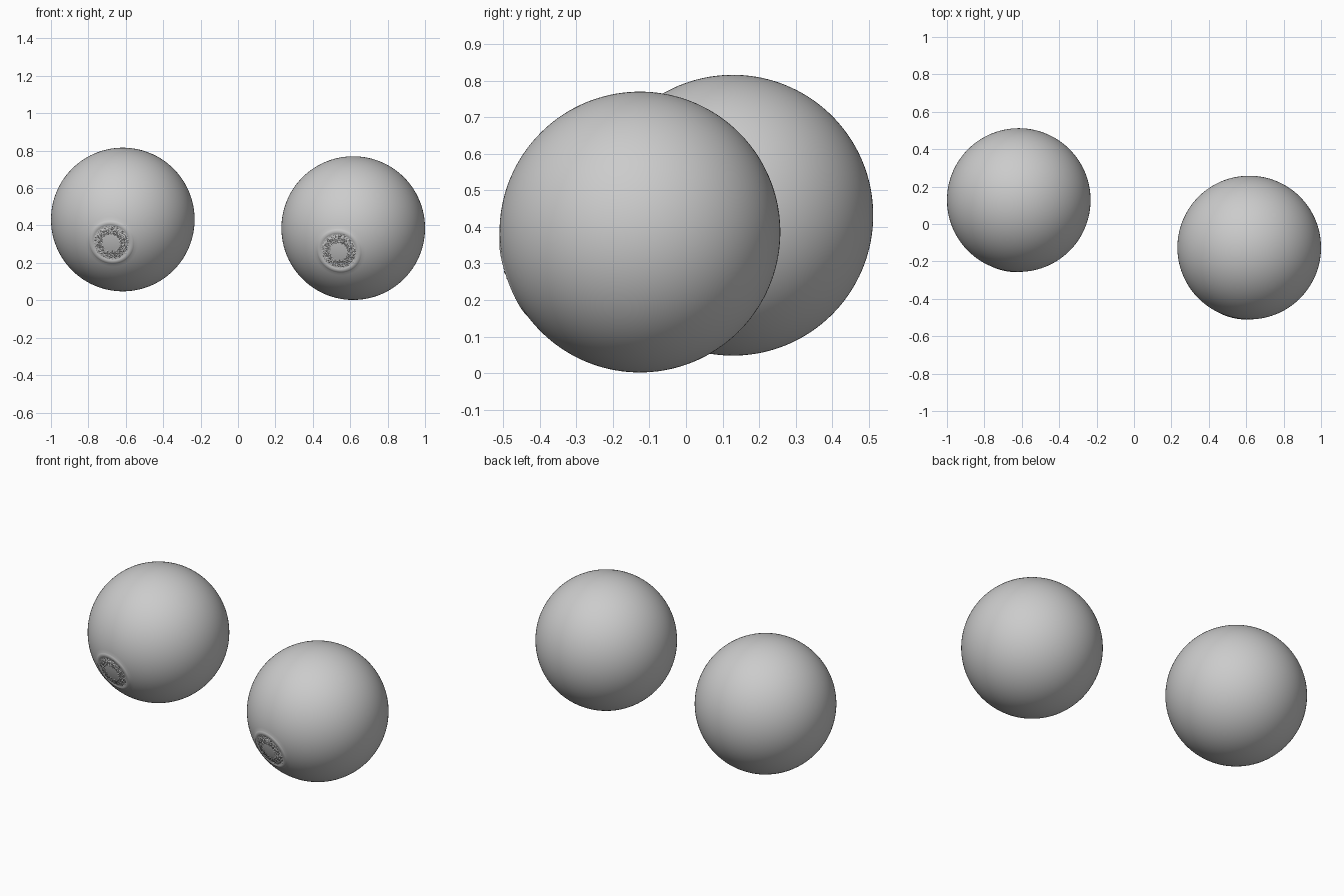
import bpy, bmesh, math
from mathutils import Vector, noise

if "Cube" in bpy.data.objects:
    bpy.data.objects.remove(bpy.data.objects["Cube"])

R = 0.384
SEG = 160


def relief(a, phi):
    """Radial offset at polar angle a (degrees) from the gaze axis."""
    d = 0.0
    # shallow raised rim around the iris, then a slight step down inside it
    if 15.2 < a < 18.8:
        d += 0.0025 * math.sin(math.pi * (a - 15.2) / 3.6)
    # smooth recessed band and pupil
    if a < 15.5:
        d -= 0.004 * min(1.0, (15.5 - a) / 1.5)
    # rough fibres with ragged inner and outer borders
    x, y = a * math.cos(phi), a * math.sin(phi)
    rag = 1.3 * noise.noise(Vector((x * 0.6, y * 0.6, 3.0)))
    if 7.4 + rag < a < 14.2 + rag:
        n = noise.noise(Vector((x * 1.7, y * 1.7, 0.0)))
        n += 0.6 * noise.noise(Vector((x * 3.5, y * 3.5, 7.0)))
        d += 0.009 * n
    return d


def eyeball(name, center, gaze):
    # fine rings across the iris, wider rings over the rest of the ball
    rings = [0.35 * i for i in range(1, 55)]
    rings += [19.25 + (180 - 19.25) * i / 66 for i in range(1, 66)]
    bm = bmesh.new()
    front = bm.verts.new((0, 0, R + relief(0, 0)))
    back = bm.verts.new((0, 0, -R))
    loops = []
    for a in rings:
        loop = []
        for j in range(SEG):
            p = 2 * math.pi * j / SEG
            r = R + relief(a, p)
            s = r * math.sin(math.radians(a))
            loop.append(bm.verts.new((s * math.cos(p), s * math.sin(p),
                                      r * math.cos(math.radians(a)))))
        loops.append(loop)
    for j in range(SEG):
        k = (j + 1) % SEG
        bm.faces.new((front, loops[0][j], loops[0][k]))
        bm.faces.new((back, loops[-1][k], loops[-1][j]))
        for u, v in zip(loops, loops[1:]):
            bm.faces.new((u[j], v[j], v[k], u[k]))
    for f in bm.faces:
        f.smooth = True
    mesh = bpy.data.meshes.new(name)
    bm.to_mesh(mesh)
    bm.free()
    ob = bpy.data.objects.new(name, mesh)
    bpy.context.collection.objects.link(ob)
    ob.location = center
    ob.rotation_euler = Vector(gaze).to_track_quat('Z', 'Y').to_euler()
    return ob


# two eyeballs looking forward and slightly down
eyeball("left_eyeball", (-0.616, 0.128, 0.432), (-0.064, -0.357, -0.128))
eyeball("right_eyeball", (0.616, -0.126, 0.386), (-0.080, -0.353, -0.128))
